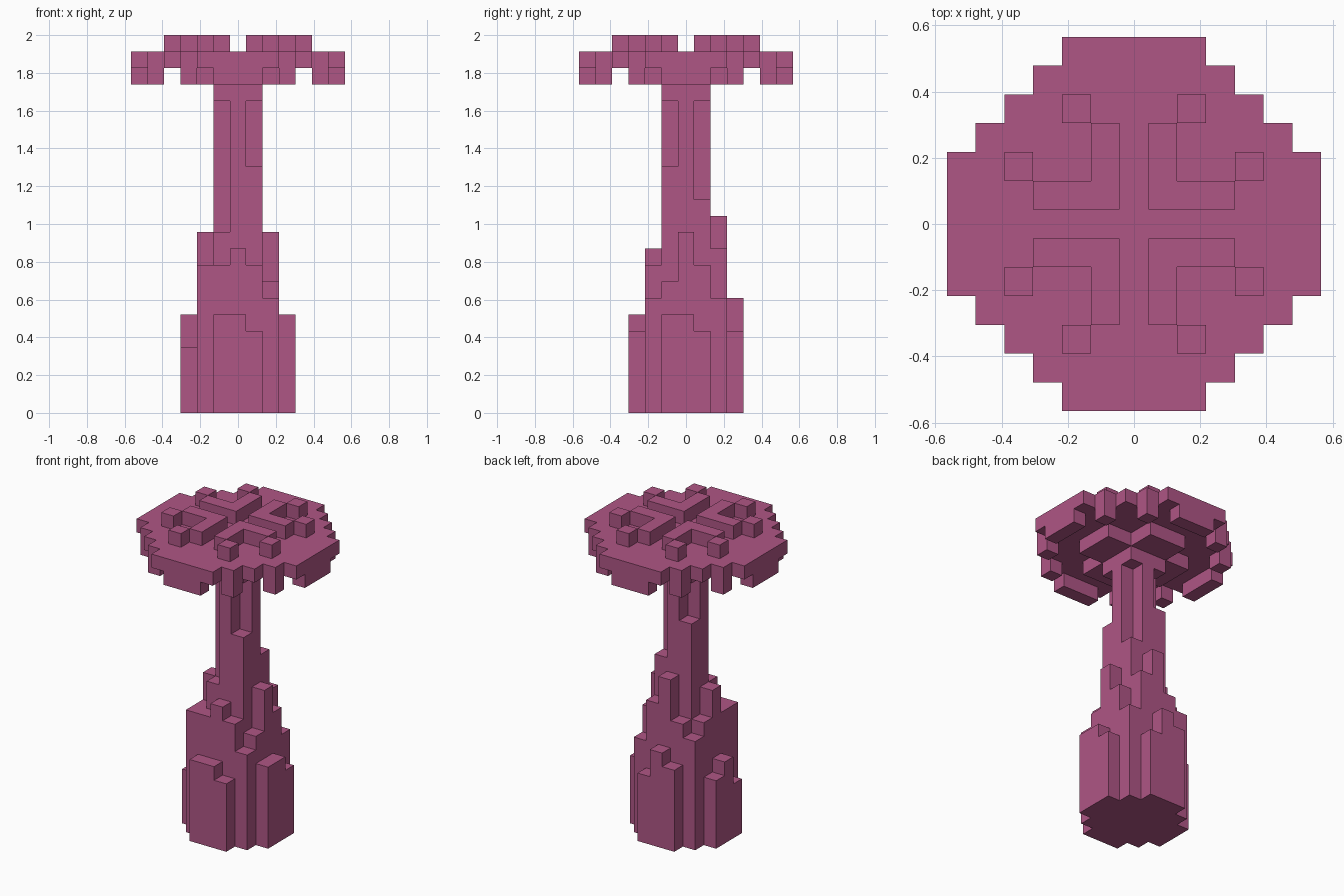
import bpy
import bmesh
import math
from mathutils import Vector

cube = bpy.data.objects.get("Cube")
if cube:
    bpy.data.objects.remove(cube, do_unlink=True)

S = 2 / 23          # edge of one block
TRUNK_TOP = 20      # layers below the canopy

mat = bpy.data.materials.new("mulberry_pink")
mat.use_nodes = True
colour = (0.43, 0.093, 0.235, 1)
mat.diffuse_color = colour
mat.node_tree.nodes["Principled BSDF"].inputs["Base Color"].default_value = colour


def mirrored(cells):
    """Repeat plan cells in all four quadrants and across the diagonal."""
    return {p for x, y in cells for a in (x, -x) for b in (y, -y)
            for p in ((a, b), (b, a))}


def layer(cells, z):
    return {(x, y, z) for x, y in cells}


# Trunk: column heights in plan, front row first
heights = [
    [0, 0, 6, 6, 5, 0, 0],
    [0, 9, 9, 10, 9, 7, 0],
    [4, 9, 11, 20, 15, 8, 6],
    [6, 11, 20, 20, 20, 11, 6],
    [5, 9, 16, 20, 13, 9, 5],
    [0, 8, 9, 12, 10, 7, 0],
    [0, 0, 6, 7, 5, 0, 0],
]
trunk = {(i - 3, j - 3, z) for j, row in enumerate(heights)
         for i, h in enumerate(row) for z in range(h)}
collar = [(x, y) for x in (-1, 0, 1) for y in (-1, 0, 1)]
trunk |= layer(collar, TRUNK_TOP - 1)

# Canopy underside: central cross, rim blocks and hanging columns
cross = mirrored((x, y) for x in range(4) for y in range(2))
rim = mirrored([(6, 0), (6, 1), (5, 3)])
underside = layer(cross | rim, TRUNK_TOP)

# Canopy disc with stepped outline
span = range(-6, 7)
disc = layer([(x, y) for x in span for y in span
              if abs(x) + abs(y) <= 8], TRUNK_TOP + 1)

# Raised angle pieces and studs on top
studs = layer(mirrored([(1, 1), (2, 1), (3, 1), (4, 2)]), TRUNK_TOP + 2)

parts = {"trunk": trunk, "canopy_underside": underside,
         "canopy_disc": disc, "canopy_top_blocks": studs}
solid = set().union(*parts.values())


def build(name, cells):
    """Skin the blocks, leaving out faces buried in the whole model."""
    bm = bmesh.new()
    for cell in sorted(cells):
        centre = Vector(cell) + Vector((0, 0, 0.5))
        for axis in range(3):
            for sign in (-1, 1):
                n = Vector((0, 0, 0))
                n[axis] = sign
                if tuple(int(c) for c in Vector(cell) + n) in solid:
                    continue
                u = Vector((0, 0, 0))
                u[(axis + 1) % 3] = 1
                v = n.cross(u)
                corners = [(-1, -1), (1, -1), (1, 1), (-1, 1)]
                bm.faces.new([bm.verts.new((centre + (n + u * a + v * b) / 2) * S)
                              for a, b in corners])
    bmesh.ops.remove_doubles(bm, verts=bm.verts, dist=S / 100)
    bmesh.ops.dissolve_limit(bm, angle_limit=math.radians(1),
                             verts=bm.verts, edges=bm.edges)
    mesh = bpy.data.meshes.new(name)
    bm.to_mesh(mesh)
    bm.free()
    mesh.materials.append(mat)
    obj = bpy.data.objects.new(name, mesh)
    bpy.context.collection.objects.link(obj)


for part_name, part_cells in parts.items():
    build(part_name, part_cells)
